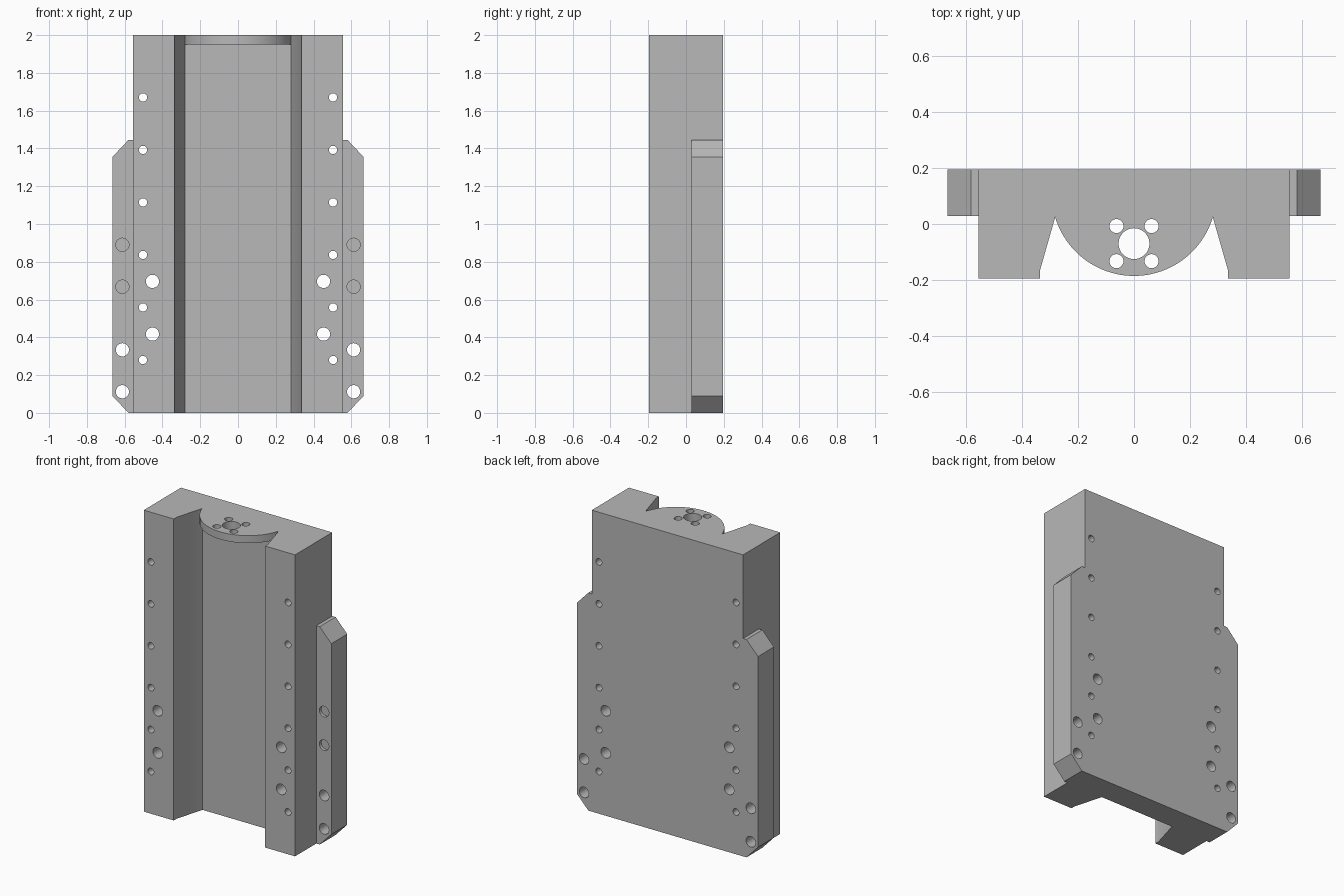
import bpy, bmesh, math
from mathutils import Matrix, Vector

cube = bpy.data.objects.get("Cube")
if cube:
    bpy.data.objects.remove(cube, do_unlink=True)

HALF_W, HALF_D, HEIGHT = 0.555, 0.195, 2.0
FLOOR_Y = 0.028          # channel floor and flange front
LIP_Z = 1.95

grey = bpy.data.materials.new("machined grey")
grey.use_nodes = True
colour = (0.48, 0.48, 0.48, 1)
grey.diffuse_color = colour
grey.node_tree.nodes["Principled BSDF"].inputs["Base Color"].default_value = colour


def make_object(name, bm):
    bmesh.ops.recalc_face_normals(bm, faces=bm.faces)
    mesh = bpy.data.meshes.new(name)
    bm.to_mesh(mesh)
    bm.free()
    mesh.materials.append(grey)
    obj = bpy.data.objects.new(name, mesh)
    bpy.context.collection.objects.link(obj)
    return obj


def prism(name, points, offset):
    """Extrude a closed outline along an offset vector."""
    bm = bmesh.new()
    face = bm.faces.new([bm.verts.new(p) for p in points])
    out = bmesh.ops.extrude_face_region(bm, geom=[face])
    moved = [v for v in out["geom"] if isinstance(v, bmesh.types.BMVert)]
    bmesh.ops.translate(bm, verts=moved, vec=Vector(offset))
    return make_object(name, bm)


def combine(target, tool, operation):
    """Boolean a helper into the target, then remove the helper."""
    mod = target.modifiers.new(operation.lower(), "BOOLEAN")
    mod.operation, mod.solver, mod.object = operation, "EXACT", tool
    bpy.context.view_layer.objects.active = target
    bpy.ops.object.modifier_apply(modifier=mod.name)
    bpy.data.objects.remove(tool, do_unlink=True)


# Main block with the dovetail channel down its front
half = [(0.28, FLOOR_Y), (0.335, -0.165), (0.335, -HALF_D),
        (HALF_W, -HALF_D), (HALF_W, HALF_D)]
outline = half + [(-x, y) for x, y in reversed(half)]
body = prism("slide_body", [(x, y, 0) for x, y in outline], (0, 0, HEIGHT))

# Rounded lip closing the top of the channel
radius, centre_y = 0.293, 0.108
start = math.radians(12)
arc = []
for i in range(49):
    a = -start - (math.pi - 2 * start) * i / 48
    arc.append((radius * math.cos(a), centre_y + radius * math.sin(a), LIP_Z))
lip = prism("top_lip", arc, (0, 0, HEIGHT - LIP_Z))
combine(body, lip, "UNION")

# Side flanges with chamfered corners
flange = [(0.45, 0), (0.58, 0), (0.665, 0.09),
          (0.665, 1.355), (0.58, 1.445), (0.45, 1.445)]
for side in (-1, 1):
    plate = prism("side_flange", [(side * x, FLOOR_Y, z) for x, z in flange],
                  (0, HALF_D - FLOOR_Y, 0))
    combine(body, plate, "UNION")

# All drilled holes, gathered into one cutter
drill = bmesh.new()


def hole(centre, r, depth, along_y=True, sides=32):
    turn = Matrix.Rotation(math.pi / 2, 4, "X") if along_y else Matrix()
    bmesh.ops.create_cone(drill, cap_ends=True, segments=sides, radius1=r,
                          radius2=r, depth=depth,
                          matrix=Matrix.Translation(centre) @ turn)


for side in (-1, 1):
    for i in range(6):                      # small through holes
        hole((side * 0.503, 0, 0.28 + i * 0.278), 0.022, 1)
    for z in (0.417, 0.696):                # larger through holes
        hole((side * 0.453, 0, z), 0.035, 1)
    for z in (0.112, 0.334):                # flange through holes
        hole((side * 0.612, 0, z), 0.035, 1)
    for z in (0.668, 0.89):                 # shallow flange recesses
        hole((side * 0.612, FLOOR_Y, z), 0.035, 0.04)
    for dy in (-0.0625, 0.0625):            # bolt holes in the lip
        hole((side * 0.0625, -0.07 + dy, HEIGHT), 0.025, 0.2, False)
hole((0, -0.07, HEIGHT), 0.055, 0.2, False, 48)
combine(body, make_object("drill", drill), "DIFFERENCE")

# Smooth curved walls, keep machined edges crisp
bpy.ops.object.select_all(action="DESELECT")
body.select_set(True)
bpy.context.view_layer.objects.active = body
bpy.ops.object.shade_smooth_by_angle(angle=math.radians(25))
